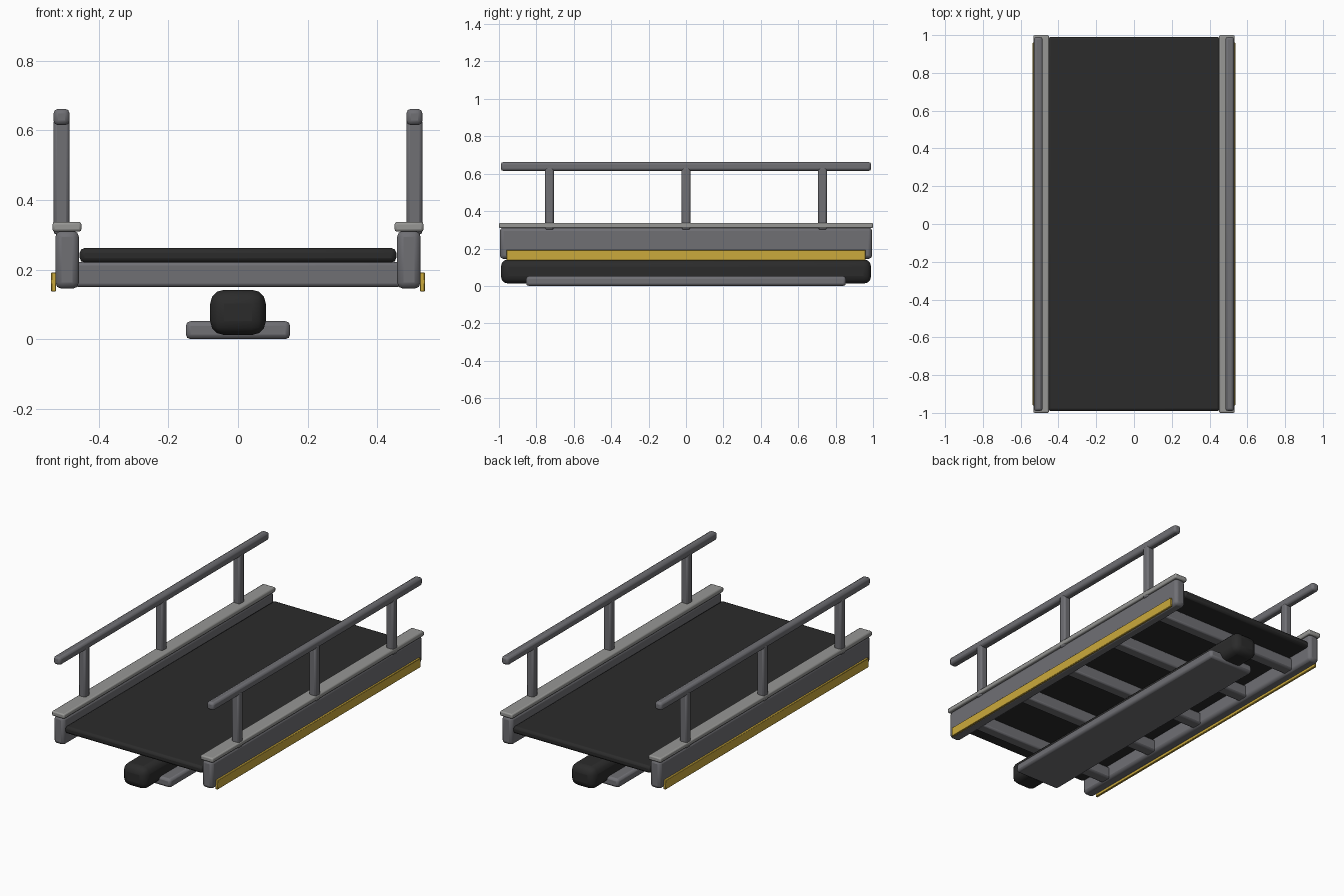
import bpy

if "Cube" in bpy.data.objects:
    bpy.data.objects.remove(bpy.data.objects["Cube"])

def material(name, rgb):
    m = bpy.data.materials.new(name)
    m.diffuse_color = (*rgb, 1)
    m.use_nodes = True
    m.node_tree.nodes["Principled BSDF"].inputs["Base Color"].default_value = m.diffuse_color
    return m

STEEL = material("steel grey", (0.16, 0.16, 0.175))
DARK_STEEL = material("dark steel", (0.13, 0.13, 0.14))
LIGHT = material("light grey", (0.31, 0.31, 0.30))
RUBBER = material("black rubber", (0.024, 0.024, 0.024))
YELLOW = material("safety yellow", (0.60, 0.40, 0.045))

def box(name, x, y, z, mat, bevel=0.0, segments=2):
    """Bevelled box from (min, max) ranges on each axis."""
    bpy.ops.mesh.primitive_cube_add(size=1, location=[(a + b) / 2 for a, b in (x, y, z)])
    ob = bpy.context.object
    ob.name = name
    ob.scale = [b - a for a, b in (x, y, z)]
    bpy.ops.object.transform_apply(location=False, rotation=False, scale=True)
    ob.data.materials.append(mat)
    if bevel:
        mod = ob.modifiers.new("bevel", 'BEVEL')
        mod.width = bevel
        mod.segments = segments
    bpy.ops.object.shade_smooth_by_angle(angle=0.6)
    return ob

# Walking surface
box("deck_belt", (-0.455, 0.455), (-0.99, 0.99), (0.22, 0.262), RUBBER, 0.014)

# Cross members under the deck
for i in range(5):
    y = -0.8 + 0.4 * i
    box(f"cross_member_{i}", (-0.47, 0.47), (y - 0.035, y + 0.035), (0.15, 0.222), STEEL, 0.01)

# Side frames with caps, warning strips and handrails
for side, s in (("left", -1), ("right", 1)):
    def span(a, b):
        return tuple(sorted((s * a, s * b)))
    box(f"{side}_side_beam", span(0.457, 0.525), (-0.995, 0.995), (0.145, 0.312), STEEL, 0.018)
    box(f"{side}_beam_cap", span(0.45, 0.533), (-1, 1), (0.309, 0.337), LIGHT, 0.007)
    box(f"{side}_warning_strip", span(0.523, 0.537), (-0.96, 0.96), (0.137, 0.192), YELLOW, 0.002, 1)
    box(f"{side}_handrail", span(0.484, 0.53), (-0.99, 0.99), (0.615, 0.662), STEEL, 0.013)
    for i, y in enumerate((-0.73, 0, 0.73)):
        box(f"{side}_post_{i}", span(0.484, 0.53), (y - 0.023, y + 0.023), (0.30, 0.635), STEEL, 0.01)

# Central drive unit and its base plate
box("drive_housing", (-0.08, 0.08), (-0.99, 0.99), (0.012, 0.142), RUBBER, 0.04, 3)
box("base_plate", (-0.15, 0.15), (-0.855, 0.855), (0.0, 0.052), STEEL, 0.014)
